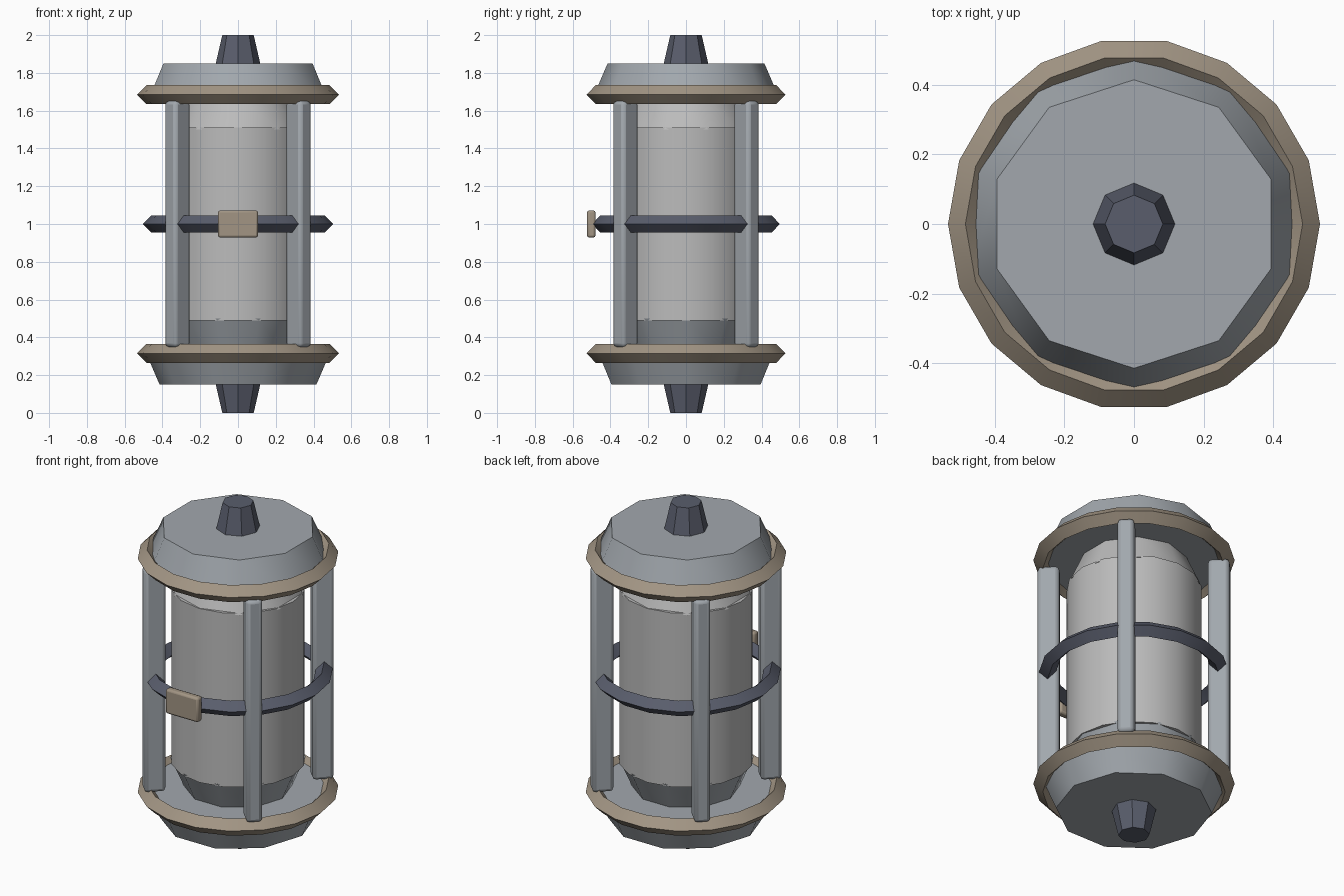
import bpy, math

if "Cube" in bpy.data.objects:
    bpy.data.objects.remove(bpy.data.objects["Cube"])

def material(name, rgb):
    m = bpy.data.materials.new(name)
    m.diffuse_color = (*rgb, 1)
    m.use_nodes = True
    m.node_tree.nodes["Principled BSDF"].inputs["Base Color"].default_value = m.diffuse_color
    return m

BRASS = material("tan_metal", (0.36, 0.30, 0.23))
DARK = material("dark_metal", (0.10, 0.11, 0.15))
STEEL = material("steel", (0.36, 0.39, 0.42))
GLASS = material("pale_body", (0.50, 0.50, 0.50))

def finish(name, mat, angle=30):
    o = bpy.context.object
    o.name = name
    o.data.materials.append(mat)
    bpy.ops.object.shade_smooth_by_angle(angle=math.radians(angle))
    return o

def frustum(name, sides, r0, r1, z0, z1, mat, spin=0.0, angle=30):
    # Primitive cones start with a vertex on +y; spin turns that about z
    bpy.ops.mesh.primitive_cone_add(vertices=sides, radius1=r0, radius2=r1, depth=z1 - z0,
                                    location=(0, 0, (z0 + z1) / 2), rotation=(0, 0, spin))
    return finish(name, mat, angle)

def ring(name, major, minor, z, mat):
    bpy.ops.mesh.primitive_torus_add(major_segments=18, minor_segments=4, major_radius=major,
                                     minor_radius=minor, location=(0, 0, z))
    return finish(name, mat)

def block(name, size, loc, spin, bevel, mat):
    bpy.ops.mesh.primitive_cube_add(size=1, location=loc, rotation=(0, 0, spin))
    o = bpy.context.object
    o.scale = size
    bpy.ops.object.transform_apply(location=False, rotation=False, scale=True)
    b = o.modifiers.new("bevel", 'BEVEL')
    b.width = bevel
    b.segments = 2
    return finish(name, mat)

# Central cylinder with tapered collars
frustum("body", 16, 0.36, 0.36, 0.49, 1.51, GLASS)
frustum("lower_collar", 10, 0.285, 0.36, 0.33, 0.50, STEEL, math.pi / 2, 40)
frustum("upper_collar", 10, 0.36, 0.285, 1.50, 1.67, GLASS, 0, 40)

# End caps and knobs
frustum("bottom_cap", 10, 0.415, 0.495, 0.15, 0.335, STEEL, math.pi / 2, 40)
frustum("top_cap", 10, 0.495, 0.415, 1.665, 1.85, STEEL, 0, 40)
frustum("bottom_knob", 8, 0.083, 0.12, 0.0, 0.16, DARK)
frustum("top_knob", 8, 0.12, 0.083, 1.84, 2.0, DARK)

# Cage rings and middle belt
ring("lower_ring", 0.485, 0.05, 0.315, BRASS)
ring("upper_ring", 0.485, 0.05, 1.685, BRASS)
ring("belt", 0.46, 0.045, 1.0, DARK)

# Four cage posts on the diagonals
for i in range(4):
    a = math.radians(45 + 90 * i)
    block(f"post_{i + 1}", (0.115, 0.088, 1.304),
          (0.454 * math.cos(a), 0.454 * math.sin(a), 1.0), a, 0.02, STEEL)

# Buckle plate on the front of the belt
block("buckle", (0.212, 0.045, 0.144), (0, -0.5015, 1.0), 0, 0.012, BRASS)
